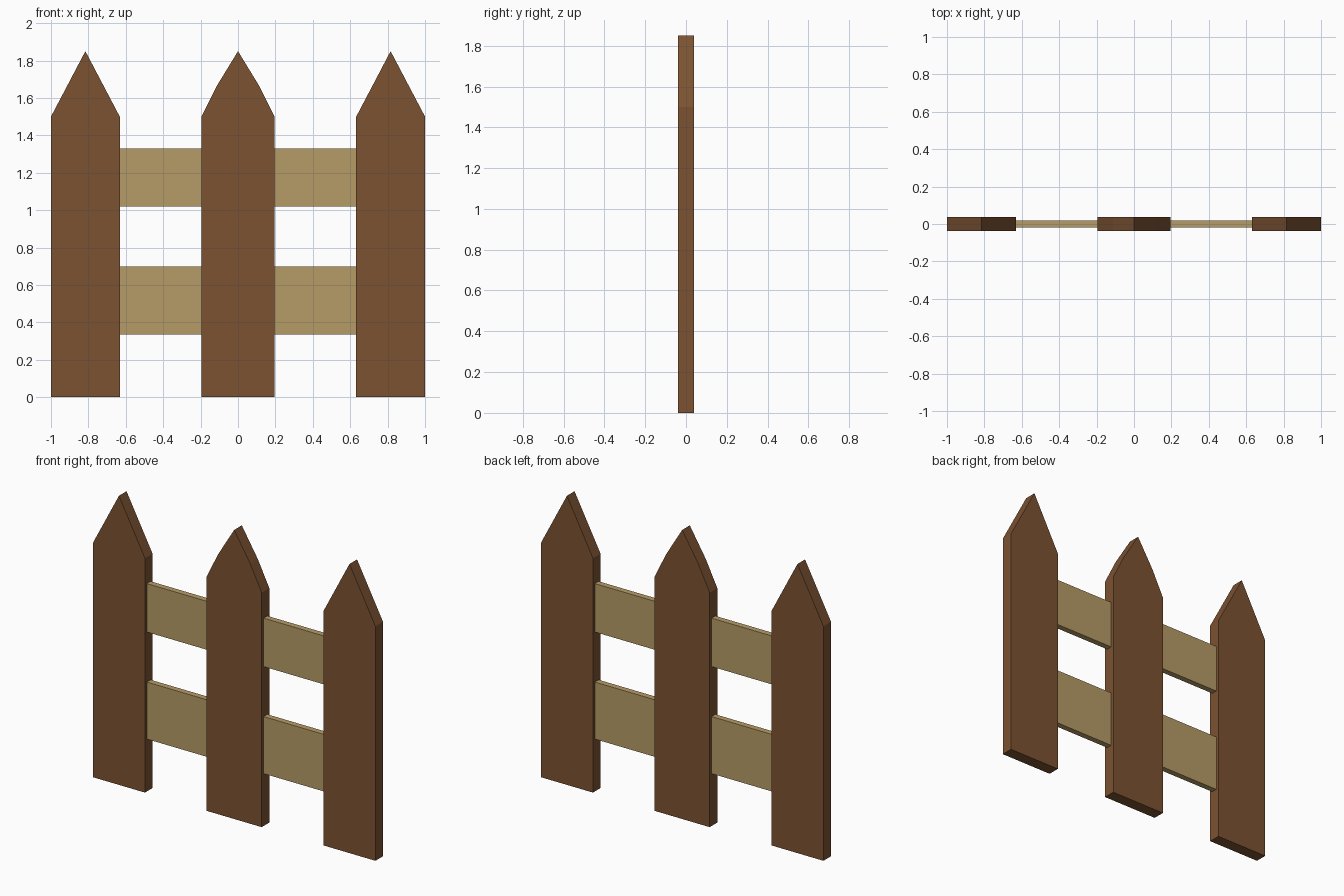
import bpy, bmesh

if "Cube" in bpy.data.objects:
    bpy.data.objects.remove(bpy.data.objects["Cube"])


def material(name, color):
    m = bpy.data.materials.new(name)
    m.diffuse_color = color
    m.use_nodes = True
    m.node_tree.nodes["Principled BSDF"].inputs["Base Color"].default_value = m.diffuse_color
    return m


def prism(name, profile, depth, mat, x=0.0):
    """Extrude an x-z outline along y, centred on y = 0."""
    bm = bmesh.new()
    face = bm.faces.new([bm.verts.new((px, -depth / 2, pz)) for px, pz in profile])
    ext = bmesh.ops.extrude_face_region(bm, geom=[face])["geom"]
    verts = [v for v in ext if isinstance(v, bmesh.types.BMVert)]
    bmesh.ops.translate(bm, verts=verts, vec=(0, depth, 0))
    bmesh.ops.recalc_face_normals(bm, faces=bm.faces)
    mesh = bpy.data.meshes.new(name)
    bm.to_mesh(mesh)
    bm.free()
    mesh.materials.append(mat)
    obj = bpy.data.objects.new(name, mesh)
    obj.location.x = x
    bpy.context.collection.objects.link(obj)
    return obj


def picket(name, x, half_profile, mat):
    """Mirror the right half of the outline and finish with the tip."""
    right = half_profile + [(0, 1.85)]
    left = [(-px, pz) for px, pz in reversed(half_profile)]
    return prism(name, right + left, 0.077, mat, x)


dark_wood = material("dark_wood", (0.2, 0.085, 0.032, 1))
light_wood = material("light_wood", (0.47, 0.33, 0.135, 1))

# Pointed pickets: plain points outside, slightly bulged point in the middle
for side, sx in (("left", -1), ("right", 1)):
    picket(f"{side}_picket", sx * 0.816, [(0.184, 0), (0.184, 1.5)], dark_wood)
picket("middle_picket", 0, [(0.195, 0), (0.195, 1.5), (0.113, 1.665)], dark_wood)

# Thin horizontal rails running through the pickets
for name, z0, z1 in (("lower_rail", 0.335, 0.70), ("upper_rail", 1.02, 1.33)):
    prism(name, [(-0.65, z0), (0.65, z0), (0.65, z1), (-0.65, z1)], 0.038, light_wood)
